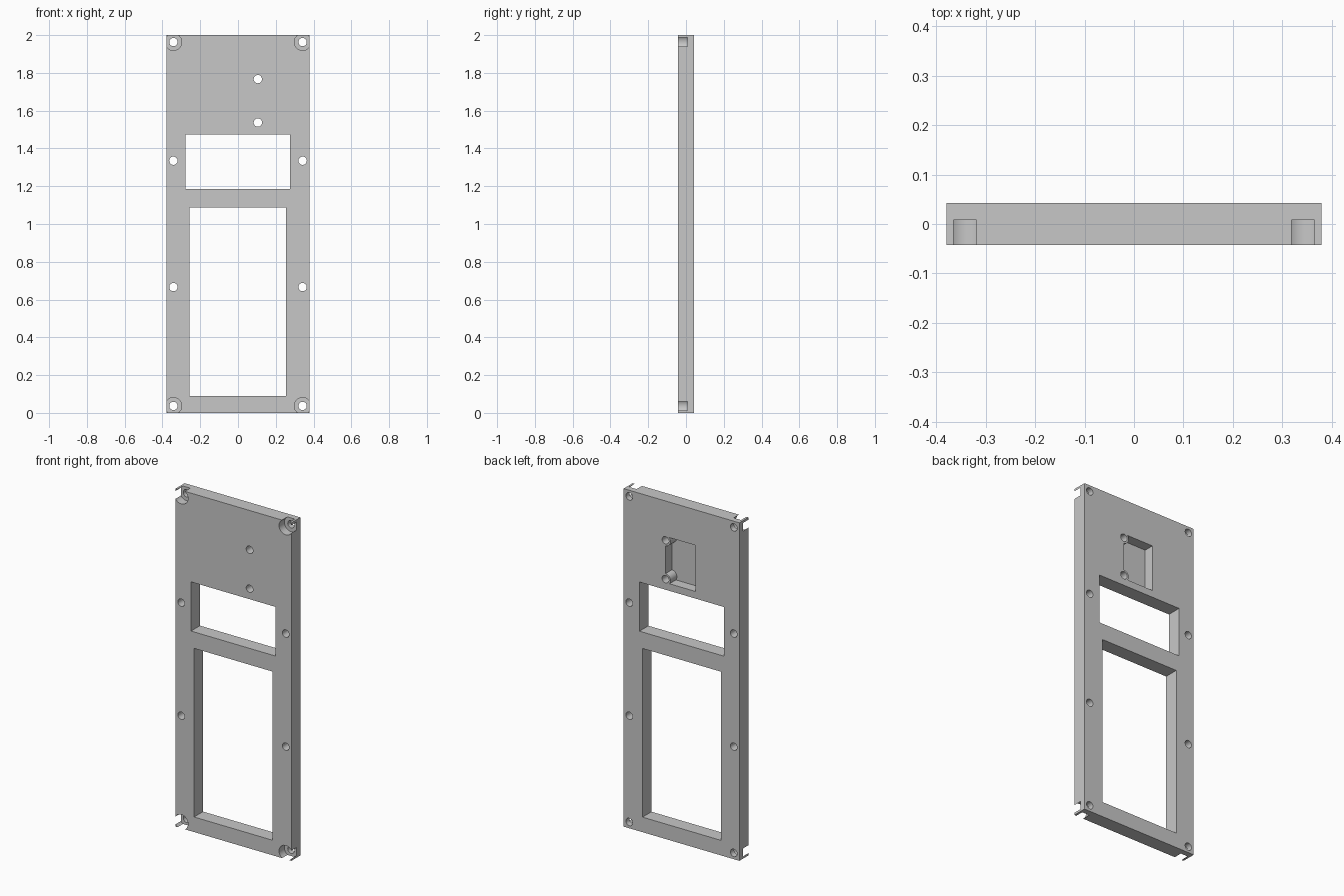
import bpy, bmesh, math
from mathutils import Matrix, Vector

cube = bpy.data.objects.get("Cube")
if cube:
    bpy.data.objects.remove(cube, do_unlink=True)

HALF_W, HALF_T, HEIGHT = 0.379, 0.042, 2.0
HOLE_R = 0.022
GREY = (0.575, 0.575, 0.575, 1)

grey = bpy.data.materials.new("light grey")
grey.use_nodes = True
grey.diffuse_color = GREY
grey.node_tree.nodes["Principled BSDF"].inputs["Base Color"].default_value = GREY


def add_object(name, bm):
    bmesh.ops.recalc_face_normals(bm, faces=bm.faces)
    mesh = bpy.data.meshes.new(name)
    bm.to_mesh(mesh)
    bm.free()
    mesh.materials.append(grey)
    obj = bpy.data.objects.new(name, mesh)
    bpy.context.collection.objects.link(obj)
    return obj


def box(name, x0, x1, y0, y1, z0, z1):
    bm = bmesh.new()
    middle = Vector((x0 + x1, y0 + y1, z0 + z1)) / 2
    size = Matrix.Diagonal((x1 - x0, y1 - y0, z1 - z0, 1))
    bmesh.ops.create_cube(bm, size=1, matrix=Matrix.Translation(middle) @ size)
    return add_object(name, bm)


def cylinder(name, x, z, radius, y0, y1):
    bm = bmesh.new()
    place = Matrix.Translation((x, (y0 + y1) / 2, z)) @ Matrix.Rotation(math.pi / 2, 4, "X")
    bmesh.ops.create_cone(bm, cap_ends=True, segments=40, radius1=radius,
                          radius2=radius, depth=y1 - y0, matrix=place)
    return add_object(name, bm)


def cut(target, cutter):
    """Subtract the cutter, keep the result and discard the cutter."""
    mod = target.modifiers.new("cut", "BOOLEAN")
    mod.operation = "DIFFERENCE"
    mod.solver = "EXACT"
    mod.object = cutter
    cutter.hide_render = True
    bpy.context.view_layer.update()
    graph = bpy.context.evaluated_depsgraph_get()
    result = bpy.data.meshes.new_from_object(target.evaluated_get(graph))
    target.modifiers.clear()
    target.data = result
    bpy.data.objects.remove(cutter, do_unlink=True)


panel = box("face_panel", -HALF_W, HALF_W, -HALF_T, HALF_T, 0, HEIGHT)

# Two rectangular windows
cut(panel, box("upper_window", -0.278, 0.275, -0.1, 0.1, 1.184, 1.475))
cut(panel, box("lower_window", -0.258, 0.255, -0.1, 0.1, 0.089, 1.087))

# Rear pocket with two round bosses left standing in its corners
boss_x, boss_heights = 0.105, (1.537, 1.767)
pocket = box("rear_pocket", -0.093, boss_x, -0.018, 0.1, 1.517, 1.79)
for z in boss_heights:
    cut(pocket, cylinder("boss", boss_x, z, 0.033, -0.15, 0.15))
cut(panel, pocket)
for z in boss_heights:
    cut(panel, cylinder("boss_hole", boss_x, z, HOLE_R, -0.1, 0.1))

# Edge screw holes; the corner ones have counterbores that break the edges
for x in (-0.342, 0.342):
    for z in (0.037, 1.963):
        cut(panel, cylinder("counterbore", x, z, 0.044, -0.1, 0.008))
    for z in (0.037, 0.666, 1.335, 1.963):
        cut(panel, cylinder("screw_hole", x, z, HOLE_R, -0.1, 0.1))

# Smooth hole walls, sharp edges
bpy.ops.object.select_all(action="DESELECT")
panel.select_set(True)
bpy.context.view_layer.objects.active = panel
bpy.ops.object.shade_smooth_by_angle(angle=math.radians(30))
